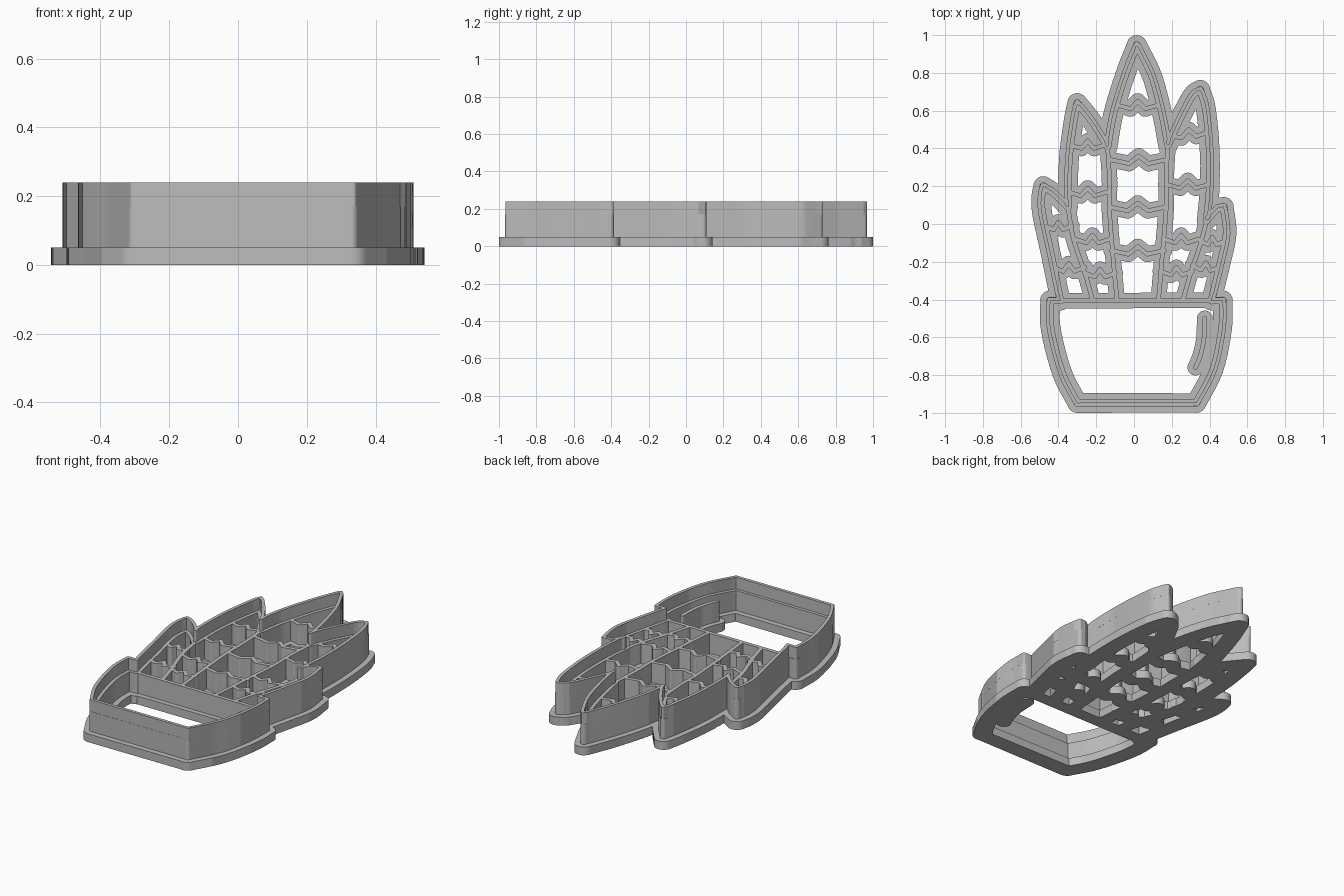
import bpy
import bmesh
import math
from mathutils import Vector
from mathutils.geometry import delaunay_2d_cdt

FLANGE_TOP, INNER_TOP, RIM_TOP = 0.05, 0.17, 0.24
UNIT = 0.01  # layout points are given in hundredths

cube = bpy.data.objects.get("Cube")
if cube:
    bpy.data.objects.remove(cube, do_unlink=True)

grey = bpy.data.materials.new("plastic_grey")
grey.use_nodes = True
grey.diffuse_color = (0.5, 0.5, 0.5, 1)
grey.node_tree.nodes["Principled BSDF"].inputs["Base Color"].default_value = grey.diffuse_color


def path(*points):
    return [Vector(p) * UNIT for p in points]


def smooth(points, steps=5):
    """Catmull-Rom curve through the points."""
    if len(points) < 3:
        return points
    ends = [points[0] * 2 - points[1]] + points + [points[-1] * 2 - points[-2]]
    curve = []
    for p, a, b, q in zip(ends, ends[1:], ends[2:], ends[3:]):
        for i in range(steps):
            t = i / steps
            curve.append(a + ((b - p) * t + (p * 2 - a * 5 + b * 4 - q) * t * t
                              + (a * 3 - p - b * 3 + q) * t ** 3) / 2)
    return curve + [points[-1]]


def rib(start, end):
    """Cross rib with a small peak in its middle."""
    a, b = Vector(start), Vector(end)
    shape = ((0, 0), (0.32, -2), (0.5, 2), (0.68, -2), (1, 0))
    return [(a.lerp(b, t) + Vector((0, lift))) * UNIT for t, lift in shape]


def offset_loop(loop, distance):
    """Shift a clockwise closed loop outward."""
    shifted = []
    for i, point in enumerate(loop):
        before = (point - loop[i - 1]).normalized()
        after = (loop[(i + 1) % len(loop)] - point).normalized()
        along = (before + after).normalized()
        shifted.append(point + Vector((-along.y, along.x)) * distance)
    return shifted


def capsules(points, radius, sides):
    """One rounded polygon for each segment of a path."""
    shapes = []
    for a, b in zip(points, points[1:]):
        heading = math.atan2(b.y - a.y, b.x - a.x)
        shape = []
        for k in range(sides):
            angle = math.tau * k / sides
            end = b if math.cos(angle - heading) > 0 else a
            shape.append(end + Vector((math.cos(angle), math.sin(angle))) * radius)
        shapes.append(shape)
    return shapes


def solid(name, shapes, bottom, top):
    """Merge flat shapes into one region and extrude it."""
    coords, loops = [], []
    for shape in shapes:
        loops.append(list(range(len(coords), len(coords) + len(shape))))
        coords.extend(shape)
    verts, _, faces, _, _, sources = delaunay_2d_cdt(coords, [], loops, 0, 1e-5, True)
    bm = bmesh.new()
    corners = [bm.verts.new((v.x, v.y, bottom)) for v in verts]
    for face, source in zip(faces, sources):
        if source:
            bm.faces.new([corners[i] for i in face])
    bmesh.ops.delete(bm, geom=[v for v in bm.verts if not v.link_faces], context='VERTS')
    bmesh.ops.dissolve_limit(bm, angle_limit=0.01, verts=bm.verts[:], edges=bm.edges[:])
    raised = bmesh.ops.extrude_face_region(bm, geom=bm.faces[:], use_keep_orig=True)
    for item in raised["geom"]:
        if isinstance(item, bmesh.types.BMVert):
            item.co.z = top
    bmesh.ops.recalc_face_normals(bm, faces=bm.faces[:])
    mesh = bpy.data.meshes.new(name)
    bm.to_mesh(mesh)
    bm.free()
    mesh.materials.append(grey)
    obj = bpy.data.objects.new(name, mesh)
    bpy.context.collection.objects.link(obj)
    bpy.ops.object.select_all(action='DESELECT')
    obj.select_set(True)
    bpy.context.view_layer.objects.active = obj
    bpy.ops.object.shade_smooth_by_angle(angle=math.radians(31))
    return obj


# Outline, clockwise from the bottom left of the pot
outline_sections = [
    path((-30, -94.7), (-38, -79), (-44, -56), (-44.4, -40.5)),          # pot side
    path((-44.4, -40.5), (-39, -40.5)),                                  # pot shoulder
    path((-39, -40.5), (-44, -16), (-48.5, 5), (-49, 14), (-48, 20)),    # low leaf
    path((-48, 20), (-42, 16), (-35, 9)),
    path((-35, 9), (-34.5, 34), (-32, 54), (-30, 64)),                   # middle leaf
    path((-30, 64), (-22, 54), (-14, 41)),
    path((-14, 41), (-11, 58), (-5, 78), (0, 91), (1.5, 94.7)),          # top leaf
    path((1.5, 94.7), (4, 90), (10, 77), (15, 58), (18, 42)),
    path((18, 42), (25, 57), (31, 68), (35, 71)),                        # middle leaf
    path((35, 71), (38, 61), (40, 40), (40, 18), (38.5, 2)),
    path((38.5, 2), (44, 8), (47.5, 9)),                                 # low leaf
    path((47.5, 9), (49, -5), (46, -20), (41, -40.5)),
    path((41, -40.5), (47, -40.5)),                                      # pot shoulder
    path((47, -40.5), (46.5, -56), (42, -77), (33, -94.7)),              # pot side
    path((33, -94.7), (-30, -94.7)),                                     # pot bottom
]
outline = []
for section in outline_sections:
    outline.extend(smooth(section)[:-1])

# Lines inside the outline: pot edge, pot highlight and leaf dividers
inner_lines = [smooth(line) for line in (
    path((-44, -40.5), (47, -40.5)),
    path((37.5, -50), (37, -61), (35, -70), (32.5, -76)),
    path((-14, 41), (-13, 24), (-13, 8), (-11, -19), (-9, -40)),
    path((18, 42), (17, 24), (17, 8), (15, -16), (13, -40)),
    path((-35, 9), (-32, -8), (-26, -26), (-22, -40)),
    path((38.5, 2), (35, -11), (30, -26), (26, -40)),
)]

# Cross ribs of the leaves
inner_lines += [rib(start, end) for start, end in (
    ((-9, 63), (13, 63)), ((-12, 34), (17, 34)),
    ((-13, 9), (17, 9)), ((-12, -14), (16, -14)),
    ((-34, 42), (-15, 42)), ((-35, 17), (-14, 17)),
    ((-31, -8), (-13, -8)), ((-26, -26), (-10, -26)),
    ((-47, -1), (-33, -1)), ((-43, -23), (-26, -23)),
    ((18, 47), (40, 49)), ((17, 21), (40, 21)),
    ((16, -8), (34, -8)), ((14, -25), (31, -25)),
    ((35, -9), (48, -9)), ((31, -22), (45, -23)),
)]


def layer(outer_radius, inner_radius, sides):
    shapes = capsules(outline + outline[:1], outer_radius, sides)
    for line in inner_lines:
        shapes += capsules(line, inner_radius, sides)
    return shapes


# Flange, lower walls and tall cutting rim
solid("base_flange", layer(0.053, 0.042, 20), 0, FLANGE_TOP)
solid("lower_walls", layer(0.02, 0.012, 16), FLANGE_TOP, INNER_TOP)
rim = offset_loop(outline, 0.01)
solid("cutting_rim", capsules(rim + rim[:1], 0.01, 16), INNER_TOP, RIM_TOP)
